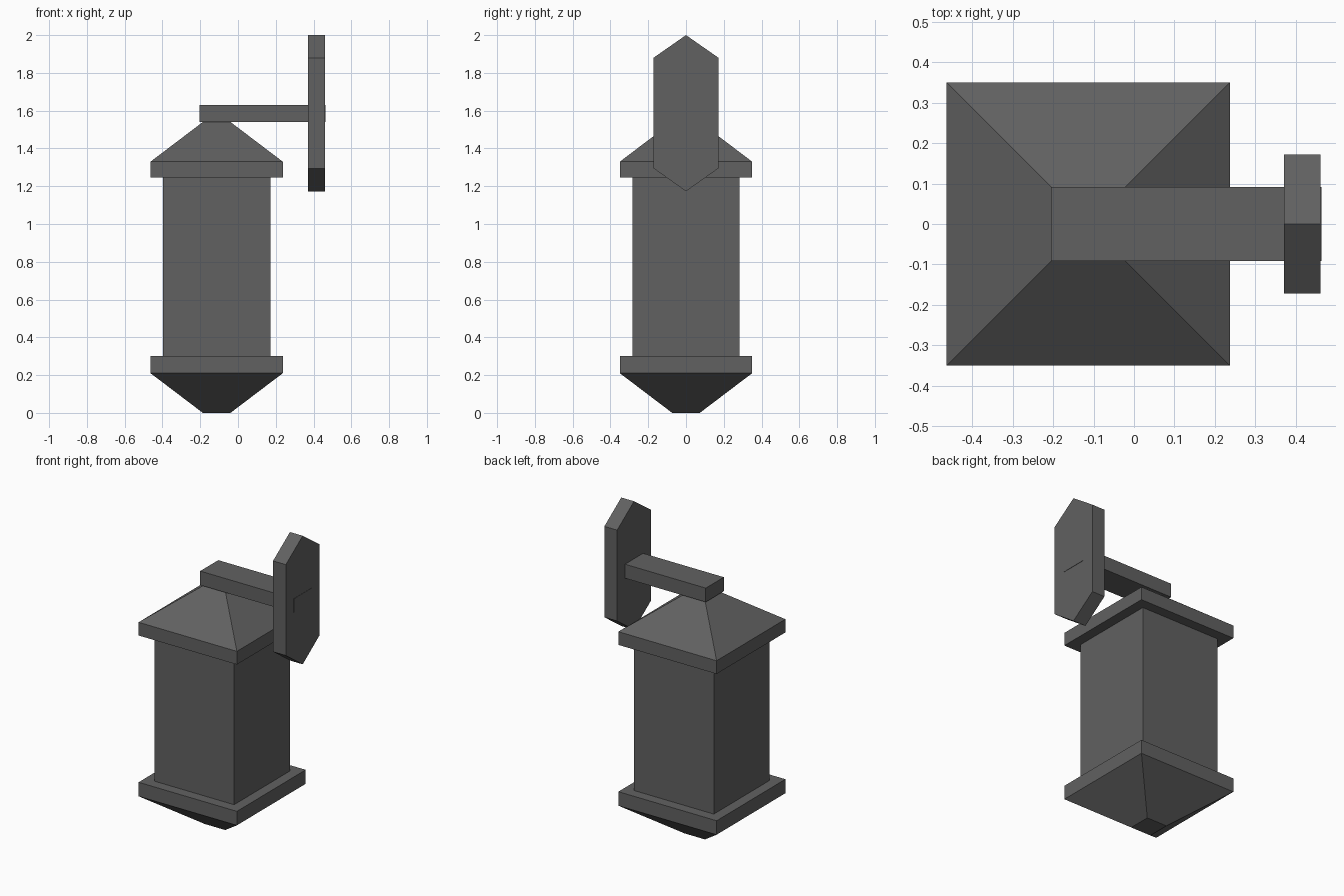
import bpy
import bmesh

cube = bpy.data.objects.get("Cube")
if cube:
    bpy.data.objects.remove(cube, do_unlink=True)

metal = bpy.data.materials.new("dark grey metal")
metal.use_nodes = True
grey = (0.12, 0.12, 0.12, 1)
metal.diffuse_color = grey
metal.node_tree.nodes["Principled BSDF"].inputs["Base Color"].default_value = grey

LANTERN_X = -0.113


def finish(name, bm):
    bmesh.ops.recalc_face_normals(bm, faces=bm.faces)
    mesh = bpy.data.meshes.new(name)
    bm.to_mesh(mesh)
    bm.free()
    mesh.materials.append(metal)
    obj = bpy.data.objects.new(name, mesh)
    bpy.context.collection.objects.link(obj)
    return obj


def square_loft(name, sections):
    """Stack square sections, given as (half width, height), into a solid."""
    bm = bmesh.new()
    rings = []
    for h, z in sections:
        corners = ((-h, -h), (h, -h), (h, h), (-h, h))
        rings.append([bm.verts.new((LANTERN_X + x, y, z)) for x, y in corners])
    for low, high in zip(rings, rings[1:]):
        for i in range(4):
            j = (i + 1) % 4
            bm.faces.new((low[i], low[j], high[j], high[i]))
    bm.faces.new(rings[0][::-1])
    bm.faces.new(rings[-1])
    return finish(name, bm)


def extrude_x(name, outline, x0, x1):
    """Extrude a (y, z) outline along x."""
    bm = bmesh.new()
    face = bm.faces.new([bm.verts.new((x0, y, z)) for y, z in outline])
    result = bmesh.ops.extrude_face_region(bm, geom=[face])
    verts = [v for v in result["geom"] if isinstance(v, bmesh.types.BMVert)]
    bmesh.ops.translate(bm, verts=verts, vec=(x1 - x0, 0, 0))
    return finish(name, bm)


# Lantern: tapered base, square body and hipped roof
square_loft("lantern_base", [(0.073, 0), (0.35, 0.21), (0.35, 0.3)])
square_loft("lantern_body", [(0.284, 0.3), (0.284, 1.245)])
square_loft("lantern_roof", [(0.35, 1.245), (0.35, 1.33), (0.073, 1.54)])

# Arm, its end standing just proud of the wall plate
extrude_x("support_arm",
          [(-0.092, 1.54), (0.092, 1.54), (0.092, 1.63), (-0.092, 1.63)],
          -0.205, 0.463)

# Pointed wall plate
extrude_x("wall_plate",
          [(0, 1.173), (0.172, 1.295), (0.172, 1.88),
           (0, 2), (-0.172, 1.88), (-0.172, 1.295)],
          0.37, 0.461)
